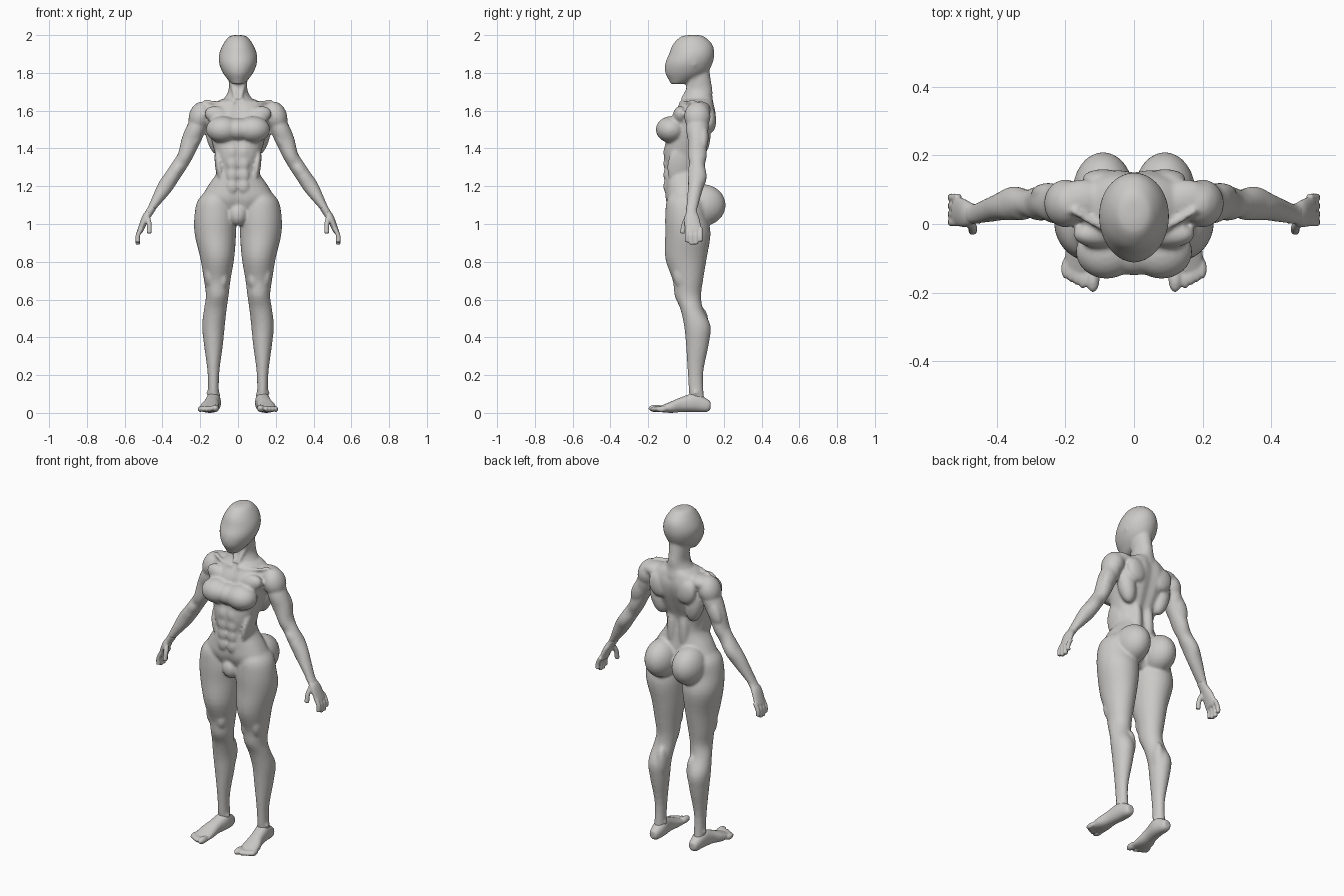
import bpy, bmesh, math
from mathutils import Vector, Matrix

cube = bpy.data.objects.get("Cube")
if cube:
    bpy.data.objects.remove(cube, do_unlink=True)

skin = bpy.data.materials.new("warm_grey_clay")
skin.use_nodes = True
skin.diffuse_color = (.6, .59, .57, 1)
shader = next(node for node in skin.node_tree.nodes if node.type == 'BSDF_PRINCIPLED')
shader.inputs["Base Color"].default_value = skin.diffuse_color
shader.inputs["Roughness"].default_value = .7

UP = Vector((0, 0, 1))
BACK = Vector((0, 1, 0))
MIDDLE, PAIR = (1,), (1, -1)
SEGMENTS = 28
STEPS = 4

# Unit ball reused for every muscle mass
ball = bmesh.new()
bmesh.ops.create_uvsphere(ball, u_segments=24, v_segments=14, radius=1)
ball.verts.index_update()
ball_points = [vert.co.copy() for vert in ball.verts]
ball_faces = [[vert.index for vert in face.verts] for face in ball.faces]
ball.free()


def spline(before, start, end, after, t):
    """Catmull-Rom value between start and end."""
    slope_in, slope_out = (end - before) / 2, (after - start) / 2
    rise = end - start
    return start + t * (slope_in + t * (3 * rise - 2 * slope_in - slope_out
                                        + t * (slope_in + slope_out - 2 * rise)))


def resample(rings):
    """Fill in smooth rings between the given ones."""
    padded = [rings[0], *rings, rings[-1]]
    filled = []
    for group in zip(padded, padded[1:], padded[2:], padded[3:]):
        for step in range(STEPS):
            filled.append([spline(*values, step / STEPS) for values in zip(*group)])
    return filled + [rings[-1]]


def loft(bm, rings, sides=MIDDLE, ref=BACK, axis=None, power=2, groove=0):
    """Closed tube through rings (x, y, z, half width, half depth along ref)."""
    rows = resample(rings)
    centres = [Vector(row[:3]) for row in rows]
    for side in sides:
        loops = []
        for i, centre in enumerate(centres):
            ahead = centres[min(i + 1, len(rows) - 1)] - centres[max(i - 1, 0)]
            tangent = axis or ahead.normalized()
            depth = (ref - tangent * ref.dot(tangent)).normalized()
            width = tangent.cross(depth)
            half_width, half_depth = rows[i][3:]
            loop = []
            for n in range(SEGMENTS):
                angle = math.tau * n / SEGMENTS
                across, along = math.cos(angle), math.sin(angle)
                u = math.copysign(abs(across) ** (2 / power), across) * half_width
                v = math.copysign(abs(along) ** (2 / power), along) * half_depth
                v -= math.copysign(groove * math.exp(-(u / .02) ** 2), along)
                point = centre + width * u + depth * v
                loop.append(bm.verts.new((point.x * side, point.y, point.z)))
            loops.append(loop)
        bm.faces.new(loops[0])
        bm.faces.new(loops[-1])
        for low, high in zip(loops, loops[1:]):
            for n in range(SEGMENTS):
                bm.faces.new((low[n - 1], low[n], high[n], high[n - 1]))


def blob(bm, centre, radii, sides=PAIR, tilt=0):
    """Ellipsoid muscle mass, tilted about the y axis."""
    for side in sides:
        place = Matrix.Translation((centre[0] * side, centre[1], centre[2]))
        turn = Matrix.Rotation(math.radians(tilt * side), 4, 'Y')
        shape = place @ turn @ Matrix.Diagonal((*radii, 1))
        verts = [bm.verts.new(shape @ point) for point in ball_points]
        for face in ball_faces:
            bm.faces.new([verts[index] for index in face])


def trunk(bm, rows, **options):
    """Central upright loft from (height, half width, front y, back y)."""
    rings = [(0, (front + back) / 2, height, half, (back - front) / 2)
             for height, half, front, back in rows]
    loft(bm, rings, axis=UP, **options)


def cord(bm, points, radius, sides=PAIR):
    """Round strand through points."""
    loft(bm, [(*point, radius, radius) for point in points], sides)


def finish(name, bm, voxel, rounds):
    """Fuse the masses into one smooth skin."""
    bmesh.ops.recalc_face_normals(bm, faces=bm.faces[:])
    mesh = bpy.data.meshes.new(name)
    bm.to_mesh(mesh)
    bm.free()
    mesh.materials.append(skin)
    obj = bpy.data.objects.new(name, mesh)
    bpy.context.scene.collection.objects.link(obj)
    fuse = obj.modifiers.new("fuse", 'REMESH')
    fuse.mode = 'VOXEL'
    fuse.voxel_size = voxel
    fuse.use_smooth_shade = True
    soften = obj.modifiers.new("soften", 'SMOOTH')
    soften.factor = .5
    soften.iterations = rounds


body = bmesh.new()

# Head and ears
trunk(body, [(2, .02, .01, .07), (1.99, .05, -.03, .1), (1.95, .08, -.07, .14),
             (1.9, .1, -.09, .15), (1.85, .1, -.11, .14), (1.8, .08, -.11, .11),
             (1.76, .05, -.09, .04), (1.74, .03, -.08, -.02)])
blob(body, (.09, .04, 1.86), (.01, .02, .03))

# Neck, its front tendons and the collarbones
trunk(body, [(1.85, .05, 0, .12), (1.77, .05, 0, .13), (1.71, .05, 0, .14),
             (1.67, .07, -.01, .14), (1.62, .11, -.03, .15)])
cord(body, [(.05, .06, 1.8), (.01, -.02, 1.66)], .01)
cord(body, [(.02, -.03, 1.64), (.09, -.01, 1.64), (.18, .04, 1.65)], .01)

# Torso with a midline furrow
trunk(body, [(1, .05, -.05, .07), (1.06, .14, -.08, .1), (1.13, .19, -.11, .11),
             (1.2, .16, -.11, .1), (1.28, .11, -.11, .09), (1.36, .12, -.12, .09),
             (1.44, .14, -.11, .12), (1.52, .16, -.08, .15), (1.58, .17, -.07, .16),
             (1.63, .14, -.04, .15), (1.66, .09, -.02, .14)],
      power=2.3, groove=.01)

# Chest masses with the bridge between them
blob(body, (.08, -.08, 1.5), (.09, .08, .07))
blob(body, (0, -.08, 1.5), (.09, .07, .06), MIDDLE)
blob(body, (.1, -.03, 1.57), (.08, .04, .05), tilt=-20)

# Upper back, shoulder blades, side muscles and spine muscles
blob(body, (.15, .07, 1.61), (.08, .06, .04))
blob(body, (.09, .13, 1.55), (.06, .03, .07), tilt=20)
blob(body, (.12, .08, 1.47), (.05, .05, .11), tilt=12)
blob(body, (.04, .07, 1.28), (.03, .03, .13))

# Belly muscles
for row in range(4):
    blob(body, (.03, -.1, 1.2 + row * .06), (.03, .02, .04))
blob(body, (.1, -.04, 1.3), (.02, .06, .1), tilt=8)
blob(body, (0, -.06, 1.05), (.05, .05, .06), MIDDLE)

# Buttocks and legs
blob(body, (.09, .09, 1.1), (.09, .12, .11))
loft(body, [(.1, 0, 1.19, .05, .06), (.12, 0, 1.13, .09, .1), (.12, 0, 1.05, .11, .11),
            (.12, .01, .95, .11, .12), (.11, 0, .82, .09, .11), (.11, .01, .7, .07, .08),
            (.11, .01, .62, .06, .07), (.12, .03, .55, .06, .06), (.13, .06, .46, .06, .07),
            (.13, .06, .36, .05, .06), (.13, .05, .2, .03, .04), (.13, .06, .04, .03, .04)],
     PAIR, axis=UP)

# Knees, inner and outer thigh muscles, calves and ankle bones
blob(body, (.11, -.03, .64), (.03, .03, .04))
blob(body, (.08, -.03, .71), (.03, .04, .06))
blob(body, (.15, -.02, .74), (.03, .05, .08))
blob(body, (.1, .08, .47), (.03, .04, .09))
blob(body, (.13, .05, .1), (.04, .02, .02), tilt=-12)

# Shoulders and arms
blob(body, (.2, .06, 1.57), (.06, .07, .08), tilt=-18)
loft(body, [(.18, .07, 1.6, .04, .05), (.22, .06, 1.51, .05, .06), (.25, .06, 1.44, .05, .05),
            (.28, .06, 1.36, .04, .05), (.31, .06, 1.31, .04, .04), (.35, .06, 1.25, .04, .05),
            (.39, .05, 1.19, .04, .04), (.46, .03, 1.08, .02, .03), (.48, .03, 1.05, .02, .03)],
     PAIR)
blob(body, (.23, .04, 1.45), (.03, .03, .07), tilt=-25)
blob(body, (.25, .09, 1.46), (.04, .03, .08), tilt=-25)
blob(body, (.33, .04, 1.28), (.03, .03, .06), tilt=-35)
finish("body", body, .008, 5)

for label, side in (("left", (1,)), ("right", (-1,))):
    # Palm, fingers and thumb
    hand = bmesh.new()
    loft(hand, [(.45, .03, 1.09, .02, .03), (.47, .03, 1.06, .02, .03),
                (.49, .03, 1.03, .02, .04), (.52, .04, .96, .015, .045)], side)
    for finger in range(4):
        y = .005 + finger * .024
        tip = .89 + .007 * (finger - 1.4) ** 2
        cord(hand, [(.51, y, .98), (.53, y, .94), (.53, y, tip)], .012, side)
    cord(hand, [(.48, .01, 1.04), (.47, -.01, 1), (.47, -.02, .95)], .013, side)
    finish(label + "_hand", hand, .005, 3)

    # Heel, arch and toes
    foot = bmesh.new()
    loft(foot, [(.13, .13, .04, .02, .02), (.13, .11, .04, .03, .035),
                (.13, .05, .055, .04, .05), (.14, -.02, .045, .04, .04),
                (.15, -.08, .03, .05, .03), (.15, -.14, .02, .05, .015)],
         side, ref=UP, axis=-BACK, power=2.3)
    blob(foot, (.12, -.16, .024), (.02, .04, .02), side)
    for toe in range(4):
        blob(foot, (.15 + toe * .017, -.16 + toe * .01, .02), (.011, .03, .016), side)
    finish(label + "_foot", foot, .006, 3)
